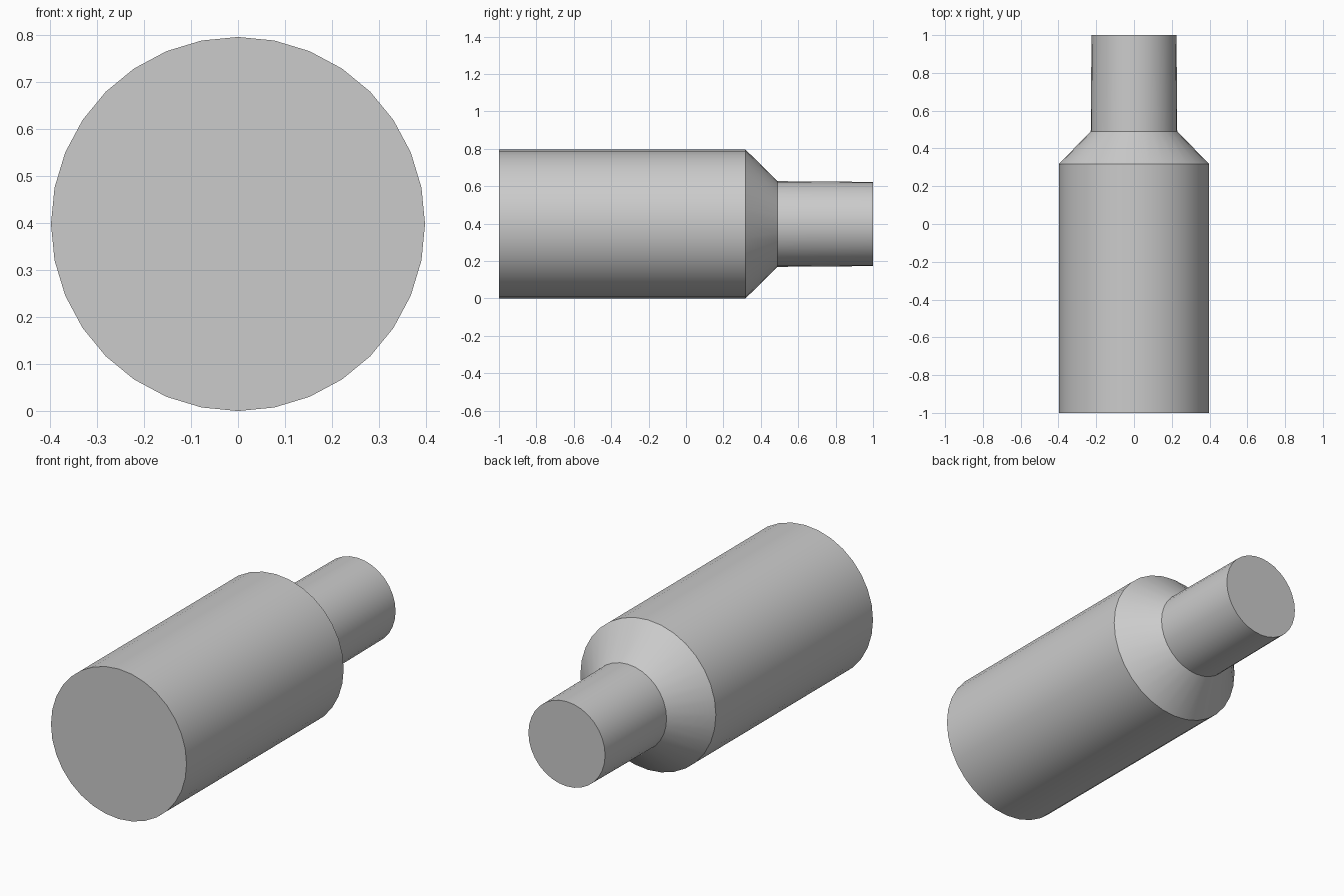
import bpy, bmesh, math

if "Cube" in bpy.data.objects:
    bpy.data.objects.remove(bpy.data.objects["Cube"])

SIDES = 32
AXIS_Z = 0.398


def lathe(name, profile):
    """Closed solid turned about the y axis from (y, radius) points."""
    bm = bmesh.new()
    rings = []
    for y, r in profile:
        ring = []
        for i in range(SIDES):
            a = 2 * math.pi * i / SIDES
            ring.append(bm.verts.new((r * math.sin(a), y, AXIS_Z + r * math.cos(a))))
        rings.append(ring)
    for a, b in zip(rings, rings[1:]):
        for i in range(SIDES):
            j = (i + 1) % SIDES
            bm.faces.new((a[i], a[j], b[j], b[i]))
    bm.faces.new(rings[0])
    bm.faces.new(rings[-1])
    bmesh.ops.recalc_face_normals(bm, faces=bm.faces)
    mesh = bpy.data.meshes.new(name)
    bm.to_mesh(mesh)
    bm.free()
    obj = bpy.data.objects.new(name, mesh)
    bpy.context.collection.objects.link(obj)
    bpy.ops.object.select_all(action='DESELECT')
    obj.select_set(True)
    bpy.context.view_layer.objects.active = obj
    bpy.ops.object.shade_smooth_by_angle(angle=math.radians(30))
    return obj


# Main barrel with its chamfered shoulder
lathe("barrel", [(-1.0, 0.398), (0.318, 0.398), (0.495, 0.224)])

# Narrow, very slightly tapered neck
lathe("neck", [(0.49, 0.229), (1.0, 0.225)])
